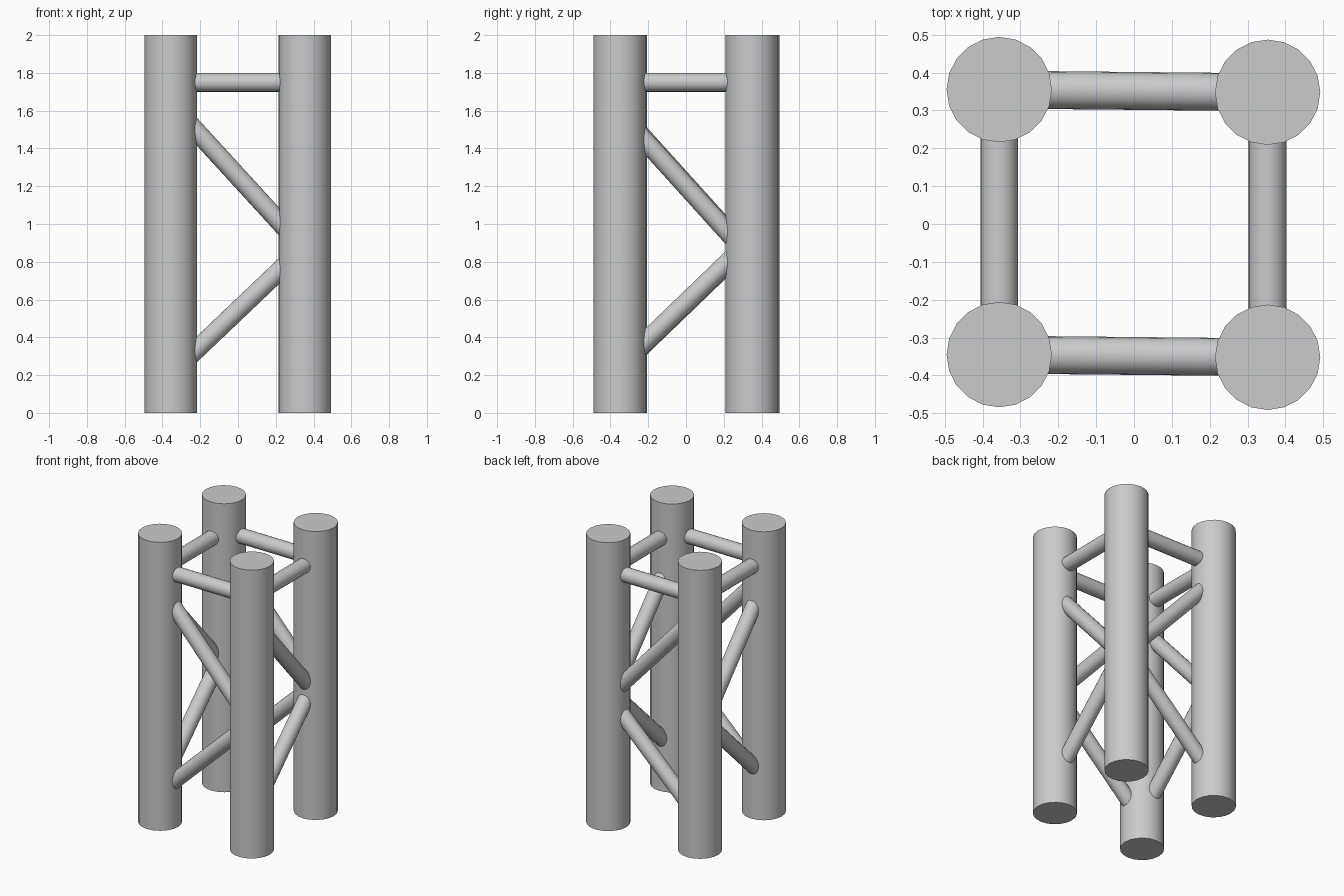
import bpy
from mathutils import Vector

if "Cube" in bpy.data.objects:
    bpy.data.objects.remove(bpy.data.objects["Cube"])

SIDES = 20
LEG_R, BRACE_R = 0.139, 0.05


def tube(name, a, b, r):
    a, b = Vector(a), Vector(b)
    d = b - a
    bpy.ops.mesh.primitive_cylinder_add(vertices=SIDES, radius=r, depth=d.length,
                                        location=(a + b) / 2)
    ob = bpy.context.object
    ob.name = name
    ob.rotation_mode = 'QUATERNION'
    if d.normalized().z < 0.999:
        ob.rotation_quaternion = d.to_track_quat('Z', 'Y')
    bpy.ops.object.shade_smooth_by_angle()
    return ob


# Leg centres (slightly irregular square)
legs = {
    "front_left": (-0.356, -0.345),
    "front_right": (0.353, -0.352),
    "back_left": (-0.356, 0.355),
    "back_right": (0.353, 0.348),
}
for key, (x, y) in legs.items():
    tube(key + "_leg", (x, y, 0), (x, y, 2), LEG_R)

# Brace heights at -0.35 and +0.35 along each panel
x_braces = {"top_rail": (1.75, 1.75), "upper_diagonal": (1.64, 0.865),
            "lower_diagonal": (0.205, 0.88)}
y_braces = {"top_rail": (1.75, 1.75), "upper_diagonal": (1.59, 0.815),
            "lower_diagonal": (0.245, 0.92)}

# Panels: name, start leg, end leg, brace heights
panels = [
    ("front", "front_left", "front_right", x_braces),
    ("back", "back_left", "back_right", x_braces),
    ("left", "front_left", "back_left", y_braces),
    ("right", "front_right", "back_right", y_braces),
]
for side, start, end, braces in panels:
    for part, (z0, z1) in braces.items():
        tube(f"{side}_{part}", (*legs[start], z0), (*legs[end], z1), BRACE_R)
